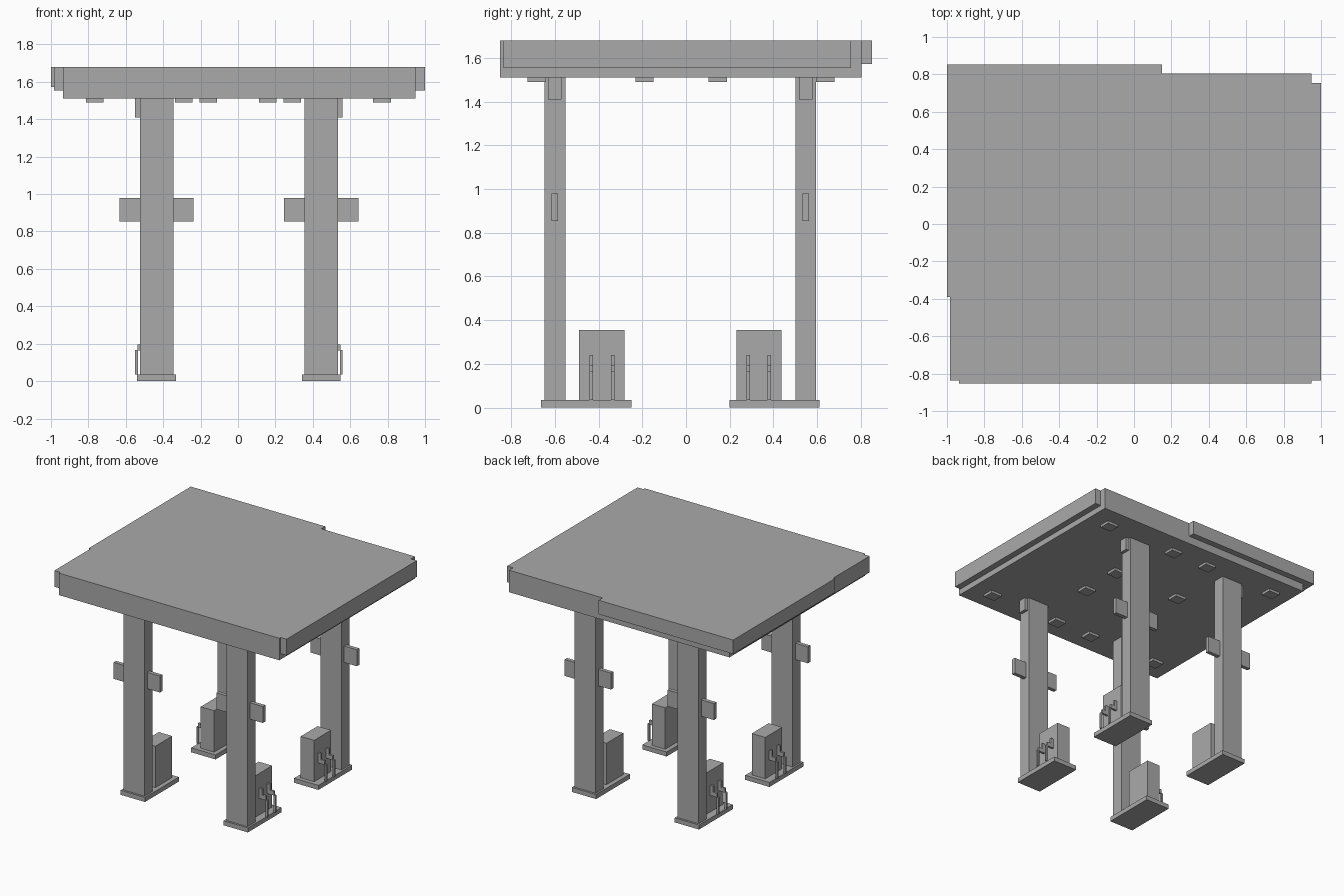
import bpy

# Remove the default cube
cube = bpy.data.objects.get("Cube")
if cube:
    bpy.data.objects.remove(cube, do_unlink=True)

# Single plain material
gray = bpy.data.materials.new("plain_gray")
gray.use_nodes = True
COLOUR = (0.4, 0.4, 0.4, 1)
gray.diffuse_color = COLOUR
gray.node_tree.nodes["Principled BSDF"].inputs["Base Color"].default_value = COLOUR


def box(name, xs, ys, zs):
    """Flat-sided box between the given limits on each axis."""
    verts = [(x, y, z) for z in zs for y in ys for x in xs]
    faces = [(0, 2, 3, 1), (4, 5, 7, 6), (0, 1, 5, 4),
             (2, 6, 7, 3), (0, 4, 6, 2), (1, 3, 7, 5)]
    mesh = bpy.data.meshes.new(name)
    mesh.from_pydata(verts, [], faces)
    mesh.materials.append(gray)
    obj = bpy.data.objects.new(name, mesh)
    bpy.context.collection.objects.link(obj)
    return obj


def centred(c, half):
    return (c - half, c + half)


# Roof slab with its side and corner fascia panels
TOP = 1.68
box("roof_slab", (-0.935, 0.95), (-0.852, 0.804), (1.51, TOP))
box("roof_side_fascia", (-0.985, 1.0), (-0.836, 0.755), (1.555, TOP))
box("roof_corner_fascia", (-1.0, 0.15), (-0.39, 0.852), (1.572, TOP))

# Ceiling lights: full outer rows, paired inner rows
for y, columns in ((-0.683, (-0.765, -0.16, 0.16, 0.77)),
                   (-0.19, (-0.29, 0.29)),
                   (0.145, (-0.29, 0.29)),
                   (0.638, (-0.765, -0.16, 0.16, 0.77))):
    for x in columns:
        box("ceiling_light", centred(x, 0.047), centred(y, 0.042), (1.49, 1.51))


def station(side, end):
    """One column with its island and pump; side is +1/-1 in x, end in y."""
    cx, cy = 0.005 + side * 0.44, -0.026 + end * 0.574

    def part(name, x0, x1, y0, y1, zs):
        # x grows outward from the column centre, y grows toward the middle
        xs = sorted((cx + side * x0, cx + side * x1))
        ys = sorted((cy - end * y0, cy - end * y1))
        box(name, xs, ys, zs)

    part("column", -0.09, 0.09, -0.048, 0.048, (0.035, 1.51))
    part("column_bracket", 0.09, 0.115, -0.031, 0.031, (1.41, 1.51))
    part("sign_plate", -0.198, 0.198, -0.015, 0.015, (0.853, 0.98))
    part("island_base", -0.104, 0.104, -0.063, 0.35, (0, 0.035))
    part("pump", -0.07, 0.045, 0.111, 0.318, (0.035, 0.355))
    # Two stepped hoses on the pump's outer face
    for y in (0.166, 0.264):
        part("hose_top", 0.045, 0.07, y - 0.008, y + 0.008, (0.163, 0.24))
        part("hose_step", 0.07, 0.102, y - 0.008, y + 0.008, (0.163, 0.195))
        part("hose_drop", 0.1, 0.115, y - 0.008, y + 0.008, (0.035, 0.165))


for side in (-1, 1):
    for end in (-1, 1):
        station(side, end)
